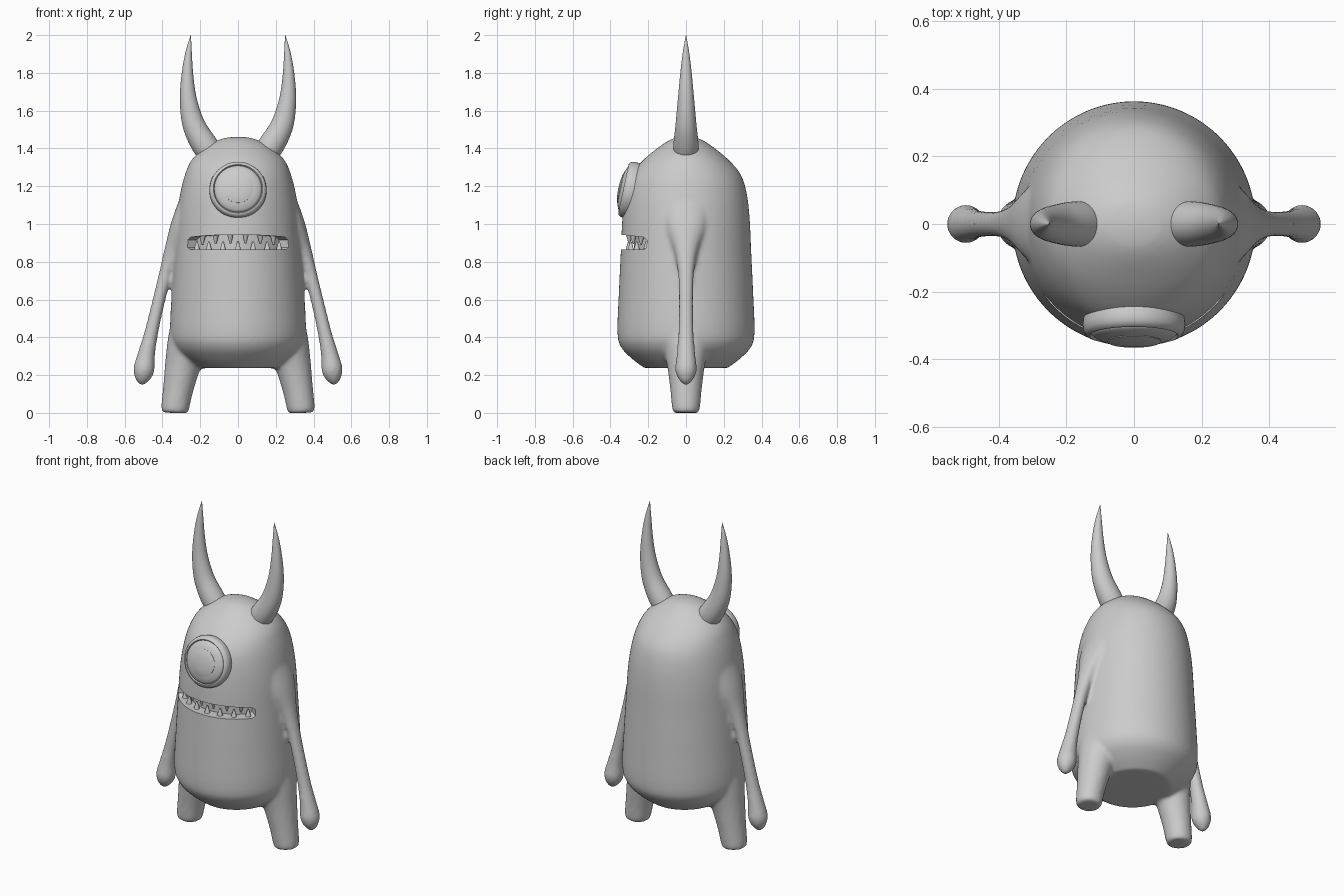
import bpy, bmesh, math
from mathutils import Matrix, Vector

if "Cube" in bpy.data.objects:
    bpy.data.objects.remove(bpy.data.objects["Cube"])


def smooth_path(pts, sub):
    """Catmull-Rom through tuples of any length."""
    out = []
    for i in range(len(pts) - 1):
        a, b = pts[max(i - 1, 0)], pts[i]
        c, d = pts[i + 1], pts[min(i + 2, len(pts) - 1)]
        for s in range(sub):
            t = s / sub
            out.append([0.5 * (2 * q + (r - p) * t + (2 * p - 5 * q + 4 * r - w) * t * t
                               + (3 * q - p - 3 * r + w) * t ** 3)
                        for p, q, r, w in zip(a, b, c, d)])
    return out + [list(pts[-1])]


def tube(bm, pts, sub=5, seg=32, side=1):
    """Elliptical tube along an xz path of (x, z, r_across, r_y)."""
    path = smooth_path(pts, sub)
    rings = []
    for i, (x, z, ru, ry) in enumerate(path):
        p, n = path[max(i - 1, 0)], path[min(i + 1, len(path) - 1)]
        t = Vector((n[0] - p[0], n[1] - p[1])).normalized()
        ring = []
        for k in range(seg):
            a = 2 * math.pi * k / seg
            u = ru * math.cos(a)
            ring.append(bm.verts.new((side * (x + u * t.y), ry * math.sin(a), z - u * t.x)))
        rings.append(ring)
    skin(bm, rings)


def skin(bm, rings):
    n = len(rings[0])
    for r, s in zip(rings, rings[1:]):
        for k in range(n):
            bm.faces.new((r[k], r[(k + 1) % n], s[(k + 1) % n], s[k]))
    bm.faces.new(rings[0])
    bm.faces.new(rings[-1])


def finish(bm, name):
    bmesh.ops.recalc_face_normals(bm, faces=bm.faces)
    me = bpy.data.meshes.new(name)
    bm.to_mesh(me)
    bm.free()
    ob = bpy.data.objects.new(name, me)
    bpy.context.collection.objects.link(ob)
    return ob


def shade(ob, angle=40, convert=False):
    bpy.ops.object.select_all(action='DESELECT')
    ob.select_set(True)
    bpy.context.view_layer.objects.active = ob
    if convert:
        bpy.ops.object.convert(target='MESH')
    bpy.ops.object.shade_smooth_by_angle(angle=math.radians(angle))


# mouth cutter: curved slot following the body front
bm = bmesh.new()
rings = []
for i in range(27):
    f = i / 13 - 1
    a = math.radians(52 * f)
    end = 0.012 if abs(f) > 0.99 else 0
    lo, hi = 0.864 + end, 0.943 - 0.015 * f * f - end
    rings.append([bm.verts.new((r * math.sin(a), -r * math.cos(a), z))
                  for r, z in ((0.275, lo), (0.45, lo), (0.45, hi), (0.275, hi))])
skin(bm, rings)
cutter = finish(bm, "mouth_cutter")
cutter.hide_render = True

# body, arms and legs fused into one skin
bm = bmesh.new()
tube(bm, [(0, .237, .21, .22), (0, .29, .285, .29), (0, .35, .34, .345), (0, .43, .36, .363),
          (0, .65, .35, .355), (0, .86, .337, .345), (0, 1.03, .325, .337), (0, 1.16, .306, .322),
          (0, 1.26, .281, .291), (0, 1.34, .245, .225), (0, 1.41, .17, .14),
          (0, 1.45, .09, .075), (0, 1.462, .02, .02)], seg=64)
for s in (1, -1):
    tube(bm, [(.24, 1.12, .07, .14), (.295, .98, .065, .11), (.345, .86, .045, .062),
              (.385, .73, .035, .042), (.425, .57, .034, .038), (.46, .42, .037, .041),
              (.485, .31, .046, .049), (.498, .23, .056, .057), (.506, .18, .04, .04),
              (.509, .147, .012, .012)], side=s)
    tube(bm, [(.25, .5, .1, .16), (.27, .36, .105, .125), (.293, .25, .094, .1),
              (.318, .12, .08, .083), (.333, .025, .074, .074), (.335, 0, .066, .066)], side=s)
body = finish(bm, "body")
m = body.modifiers.new("fuse", 'REMESH')
m.mode, m.voxel_size = 'VOXEL', 0.011
m = body.modifiers.new("blend", 'SMOOTH')
m.factor, m.iterations = 0.5, 8
m = body.modifiers.new("mouth", 'BOOLEAN')
m.operation, m.solver, m.object = 'DIFFERENCE', 'EXACT', cutter
shade(body, 45, convert=True)
bpy.data.objects.remove(cutter)

# horns
for s, name in ((1, "horn_right"), (-1, "horn_left")):
    bm = bmesh.new()
    tube(bm, [(.12, 1.35, .062, .062), (.172, 1.412, .069, .067), (.232, 1.52, .06, .056),
              (.262, 1.65, .046, .044), (.268, 1.78, .032, .032), (.262, 1.9, .018, .018),
              (.25, 2.0, .001, .001)], side=s)
    shade(finish(bm, name), 60)

# eye: eyelid ring, eyeball and pupil turned on a tilted axis
tilt = Matrix.Translation((0, -.298, 1.18)) @ Matrix.Rotation(math.radians(78), 4, 'X')
for name, prof in (
        ("eyelid", [(.135, -.08), (.148, -.03), (.152, 0), (.149, .018), (.14, .031),
                    (.131, .034), (.126, .028), (.12, 0)]),
        ("eyeball", [(.128, 0), (.127, .027), (.115, .037), (.09, .047), (.05, .055), (.005, .058)]),
        ("pupil", [(.08, .03), (.08, .051), (.076, .053), (.04, .059), (.005, .061)])):
    bm = bmesh.new()
    skin(bm, [[bm.verts.new((r * math.cos(k * math.pi / 24), r * math.sin(k * math.pi / 24), d))
               for k in range(48)] for r, d in prof])
    bm.transform(tilt)
    shade(finish(bm, name), 50)

# teeth alternate between lower and upper gum
bm = bmesh.new()
for i in range(13):
    a = math.radians(-46 + 92 * i / 12)
    up = i % 2 == 0
    f = a / math.radians(52)
    z = 0.883 if up else 0.921 - 0.015 * f * f
    mat = (Matrix.Translation((.303 * math.sin(a), -.303 * math.cos(a), z))
           @ Matrix.Rotation(0 if up else math.pi, 4, 'X'))
    bmesh.ops.create_cone(bm, cap_ends=True, segments=10, radius1=.018, radius2=.004,
                          depth=.048, matrix=mat)
shade(finish(bm, "teeth"), 50)
